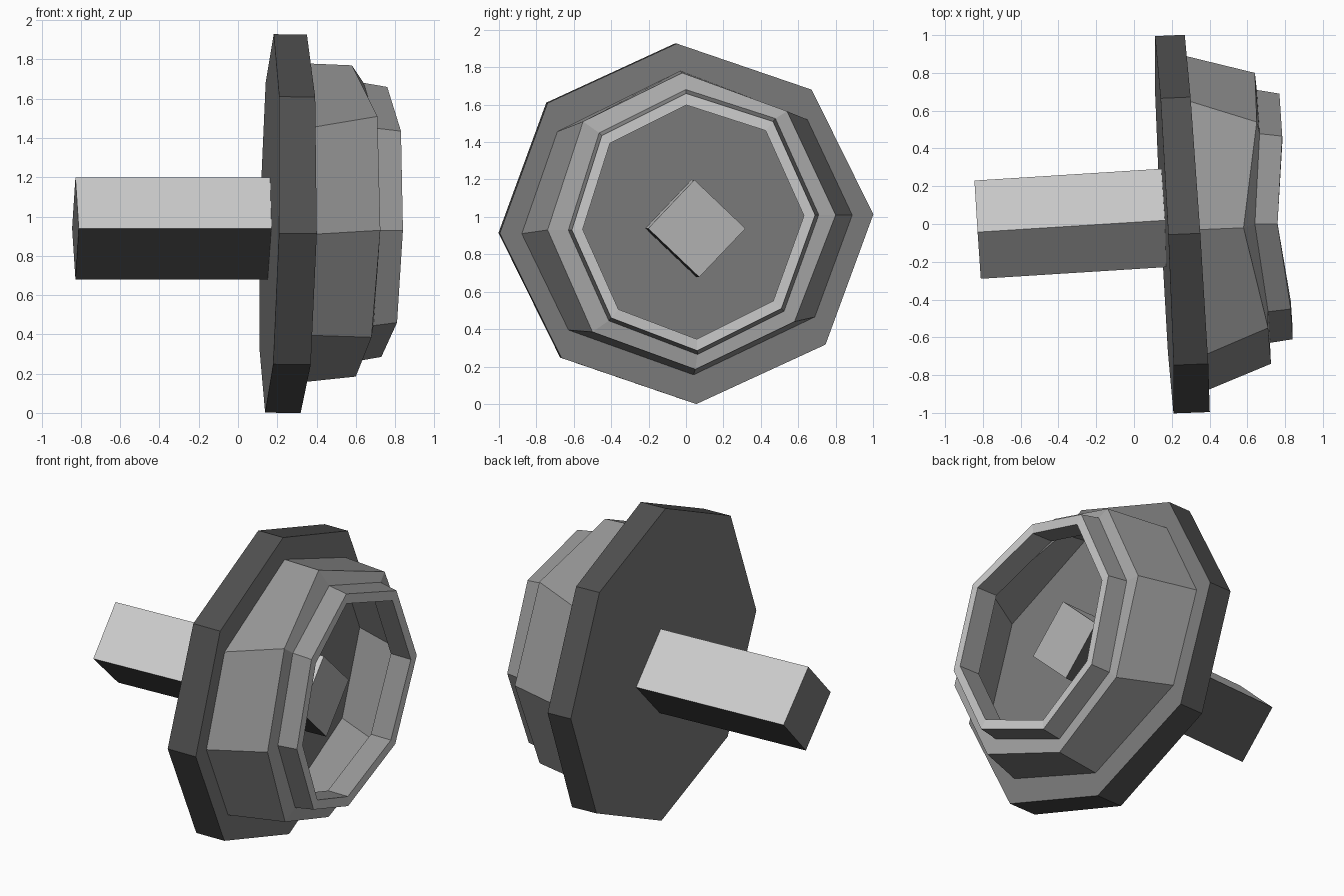
import bpy, bmesh
from math import cos, sin, radians

if "Cube" in bpy.data.objects:
    bpy.data.objects.remove(bpy.data.objects["Cube"])


def grey(name, v):
    m = bpy.data.materials.new(name)
    m.diffuse_color = (v, v, v, 1)
    m.use_nodes = True
    m.node_tree.nodes["Principled BSDF"].inputs["Base Color"].default_value = m.diffuse_color
    return m


RIM = grey("dark_rim", 0.08)
PLATE = grey("plate_face", 0.2)
SIDE = grey("collar_side", 0.3)
STEP = grey("collar_step", 0.4)
PALE = grey("pale_grey", 0.8)
END = grey("shaft_end", 0.45)


def loft(name, rings, bands, caps=None):
    """Skin equal-length rings; bands[k] lists the materials used around band k."""
    bm = bmesh.new()
    mesh = bpy.data.meshes.new(name)
    mats = []

    def add(verts, mat):
        if mat not in mats:
            mats.append(mat)
            mesh.materials.append(mat)
        bm.faces.new(verts).material_index = mats.index(mat)

    loops = [[bm.verts.new(p) for p in ring] for ring in rings]
    n = len(rings[0])
    for a, b, band in zip(loops, loops[1:], bands):
        for i in range(n):
            j = (i + 1) % n
            add((a[i], a[j], b[j], b[i]), band[i % len(band)])
    if caps:
        add(loops[0][::-1], caps[0])
        add(loops[-1], caps[1])
    bm.to_mesh(mesh)
    bm.free()
    ob = bpy.data.objects.new(name, mesh)
    bpy.context.collection.objects.link(ob)
    return ob


def face_x(y, z):
    """Tilted plane of the flange's front face."""
    return 0.335 - 0.067 * y + 0.013 * (z - 0.965)


def scaled(ring, s, dx=0.0):
    """Scale a ring about the knob centre in y and z, and shift it along x."""
    return [(x + dx, 0.03 + (y - 0.03) * s, 0.97 + (z - 0.97) * s) for x, y, z in ring]


# Eight-sided flange plate
octagon = [(cos(radians(3 + 45 * i)), 0.965 * sin(radians(3 + 45 * i))) for i in range(8)]
back = [(0.16 - 0.05 * y + 0.02 * z, y - 0.004, z + 0.965) for y, z in octagon]
front = [(face_x(y, z + 0.963), y + 0.003, z + 0.963) for y, z in octagon]
loft("flange_plate", [back, front], [[RIM]], (PLATE, PLATE))

# Hollow stepped collar with a narrow pale lip
base = [(face_x(y, z) - 0.005, y, z) for y, z in
        [(.89, 1.01), (.65, 1.52), (-.03, 1.78), (-.69, 1.455),
         (-.88, .91), (-.63, .395), (.04, .155), (.69, .465)]]
shoulder = [(.64, .80, 1.01), (.65, .54, 1.565), (.58, -.02, 1.77), (.71, -.55, 1.51),
            (.725, -.74, .93), (.68, -.50, .385), (.60, .05, .185), (.62, .58, .44)]
lip = [(.77, .69, 1.01), (.785, .465, 1.51), (.76, 0, 1.66), (.83, -.45, 1.435),
       (.84, -.61, .93), (.81, -.40, .46), (.73, .06, .285), (.745, .51, .51)]
loft("collar",
     [base, shoulder, scaled(lip, 1.03, -0.12), lip, scaled(lip, 0.91),
      scaled(lip, 0.91, -0.14), scaled(shoulder, 0.9, -0.06), scaled(base, 0.92)],
     [[SIDE], [STEP], [SIDE], [PALE], [SIDE], [SIDE], [SIDE]])

# Square shaft running through the flange, set on its corner, dark underneath
diamond = [(.26, 0), (0, .26), (-.26, 0), (0, -.26)]


def shaft_end(x, cy, cz):
    return [(x - 0.065 * y, cy + y - 0.05 * z, cz + z) for y, z in diamond]


loft("shaft", [shaft_end(-0.828, -0.03, 0.94), shaft_end(0.57, 0.058, 0.938)],
     [[PALE, PALE, RIM, RIM]], (PLATE, END))
